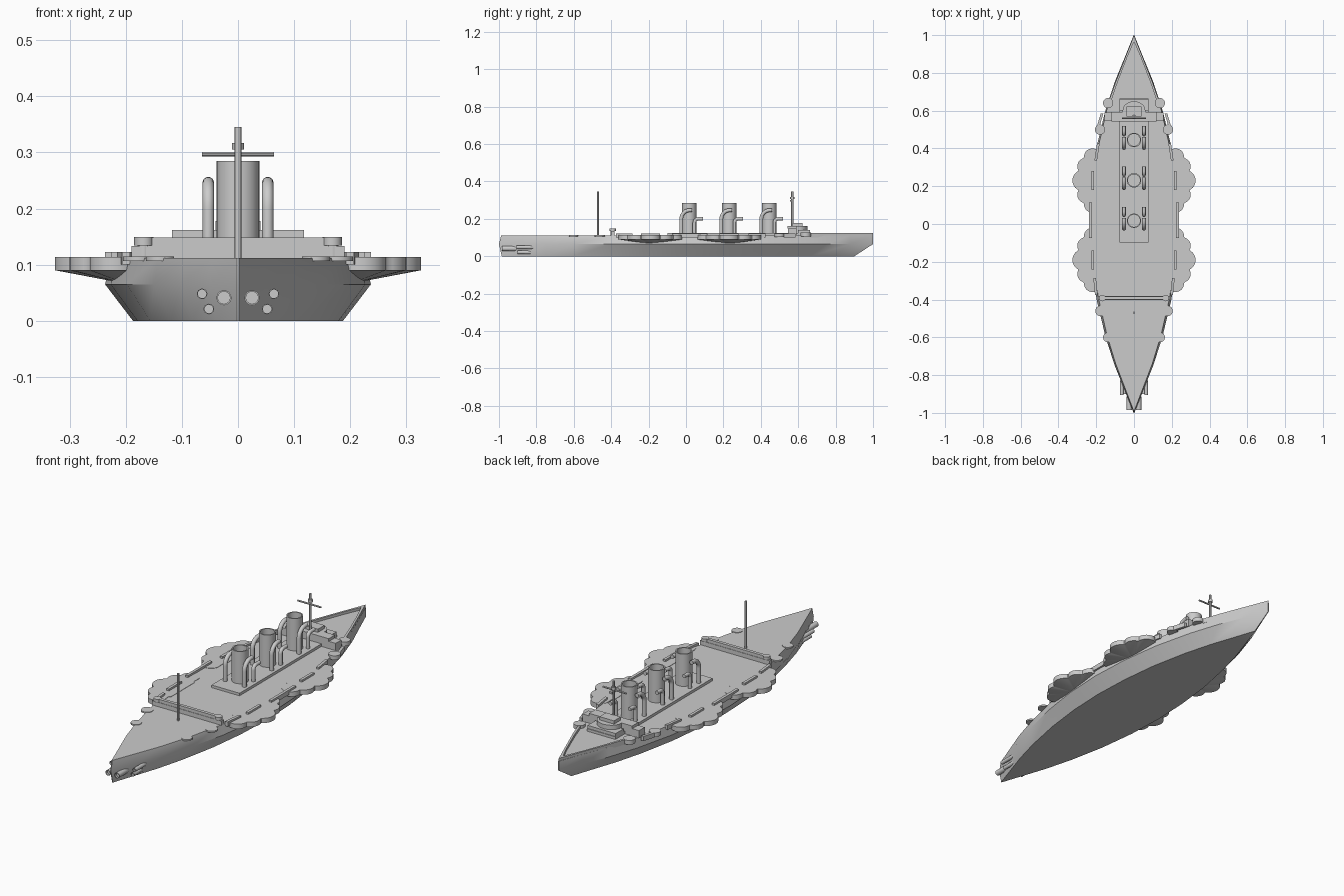
import bpy, bmesh, math
from mathutils import Vector, Matrix

if "Cube" in bpy.data.objects:
    bpy.data.objects.remove(bpy.data.objects["Cube"])


def loft(name, rings, angle=30):
    """Skin a stack of closed rings and cap both ends."""
    bm = bmesh.new()
    vs = [[bm.verts.new(p) for p in r] for r in rings]
    n = len(rings[0])
    for a, b in zip(vs, vs[1:]):
        for i in range(n):
            j = (i + 1) % n
            bm.faces.new((a[i], a[j], b[j], b[i]))
    bm.faces.new(vs[0][::-1])
    bm.faces.new(vs[-1])
    bmesh.ops.recalc_face_normals(bm, faces=bm.faces)
    me = bpy.data.meshes.new(name)
    bm.to_mesh(me)
    bm.free()
    ob = bpy.data.objects.new(name, me)
    bpy.context.collection.objects.link(ob)
    smooth(ob, angle)
    return ob


def smooth(ob, angle=30):
    bpy.ops.object.select_all(action='DESELECT')
    ob.select_set(True)
    bpy.context.view_layer.objects.active = ob
    bpy.ops.object.shade_smooth_by_angle(angle=math.radians(angle))


def prism(name, outline, z0, z1):
    return loft(name, [[(x, y, z) for x, y in outline] for z in (z0, z1)])


def box(name, x0, x1, y0, y1, z0, z1):
    return prism(name, [(x0, y0), (x1, y0), (x1, y1), (x0, y1)], z0, z1)


def lathe(name, profile, loc, axis='Z', n=24):
    """Revolve (radius, height) pairs around an axis through loc."""
    rot = {'Z': Matrix(), 'Y': Matrix.Rotation(-math.pi / 2, 4, 'X'),
           'X': Matrix.Rotation(math.pi / 2, 4, 'Y')}[axis]
    ring = lambda r, h: [Vector(loc) + rot @ Vector((r * math.cos(2 * math.pi * i / n),
                         r * math.sin(2 * math.pi * i / n), h)) for i in range(n)]
    return loft(name, [ring(r, h) for r, h in profile])


def pipe(name, x, y, z0, top, reach, bend, r):
    """Vertical vent that bends toward the bow."""
    cu = bpy.data.curves.new(name, 'CURVE')
    cu.dimensions = '3D'
    cu.bevel_depth, cu.bevel_resolution, cu.use_fill_caps = r, 3, True
    pts = [(x, y, z0)]
    for i in range(9):
        a = math.pi / 2 * i / 8
        pts.append((x, y + bend * (1 - math.cos(a)), top - bend + bend * math.sin(a)))
    pts.append((x, y + reach, top))
    sp = cu.splines.new('POLY')
    sp.points.add(len(pts) - 1)
    for p, c in zip(sp.points, pts):
        p.co = (*c, 1)
    ob = bpy.data.objects.new(name, cu)
    bpy.context.collection.objects.link(ob)
    bpy.ops.object.select_all(action='DESELECT')
    ob.select_set(True)
    bpy.context.view_layer.objects.active = ob
    bpy.ops.object.convert(target='MESH')
    smooth(bpy.context.object, 40)


DECK = 0.112
# Half-breadths of the hull from stern to bow: (y, half width)
HALF = [(-1, 0.002), (-.88, .05), (-.75, .102), (-.6, .15), (-.4, .198), (-.2, .227), (0, .237),
        (.2, .227), (.4, .2), (.6, .152), (.75, .103), (.88, .05), (1, 0.002)]


def plan(sx, y0, y1):
    s = [(w * sx, y0 + (y + 1) / 2 * (y1 - y0)) for y, w in HALF]
    return s + [(-x, y) for x, y in reversed(s)]


# Hull: flat bottom, chine, inward-leaning upper side
loft('hull', [[(x, y, z) for x, y in plan(sx, y0, y1)] for sx, y0, y1, z in
              ((.79, -.985, .9, 0), (1, -1, 1, .065), (.95, -.988, 1, DECK))], 35)

# Bow bulwark
outer = [(.13, .66), (.098, .75), (.047, .88), (0, .999)]
inner = [(.118, .66), (.087, .75), (.037, .88), (0, .965)]
mir = lambda l: [(-x, y) for x, y in reversed(l[:-1])]
prism('bow_bulwark', outer + mir(outer) + (inner + mir(inner))[::-1], .1, .125)

# Scalloped gun sponsons with tapering undersides
LOBES = [(.07, 0, .056), (.055, .075, .045), (.055, -.075, .045),
         (.02, .125, .045), (.02, -.125, .045)]


def reach(a):
    u, best = Vector((math.cos(a), math.sin(a))), .1
    for x, y, r in LOBES:
        d = Vector((x, y))
        t = u.dot(d)
        k = r * r - (d.length_squared - t * t)
        if k > 0:
            best = max(best, t + math.sqrt(k))
    return u * best


scallop = [reach(math.radians(-108 + 216 * i / 80)) for i in range(81)]
for s, side in ((1, 'right'), (-1, 'left')):
    for yc, pos in ((.23, 'fore'), (-.19, 'aft')):
        loft(f'sponson_{pos}_{side}',
             [[(s * (.2 + p.x * k), yc + p.y * k, z) for p in scallop]
              for k, z in ((.12, .069), (1, .09), (1, .1135))])

    # Small round platforms along the deck edge
    for x, y, r, z0, z1 in ((.137, .64, .027, .105, .126), (.18, .5, .027, .102, .122),
                            (.177, -.46, .028, .107, .1145), (.139, -.6, .025, .107, .1145)):
        lathe(f'round_platform_{side}', [(r, z0), (r, z1)], (s * x, y, 0))

    # Deck edge screens
    for x, y, length, slant in ((.23, .02, .19, 0), (.218, .23, .1, 0), (.218, -.19, .1, 0),
                                (.196, .38, .09, .15), (.204, -.33, .09, -.1),
                                (.178, .555, .06, .3)):
        h = length / 2
        w = .007
        prism(f'edge_screen_{side}',
              [(s * (x - slant * dy + dx), y + dy) for dx, dy in
               ((-w, -h), (w, -h), (w, h), (-w, h))], .1, .123)

    # Breakwater end posts with wider caps
    lathe(f'breakwater_post_{side}', [(.011, .11), (.011, .134), (.017, .134), (.017, .149)],
          (s * .168, -.392, 0))

    # Stern tubes with recessed mouths
    for x, z, r, y in ((.025, .041, .0135, -.985), (.064, .048, .0095, -.905),
                       (.052, .021, .0095, -.9)):
        lathe(f'stern_tube_{side}', [(r * .8, .01), (r * .8, 0), (r, 0), (r, .07), (r * .7, .1)],
              (s * x, y, z), 'Y', 16)

# Breakwater across the aft deck
box('breakwater', -.19, .19, -.402, -.382, .11, .133)
box('breakwater_top', -.168, .168, -.4, -.384, .133, .1485)

# Funnel platform, funnels and vents
box('funnel_platform', -.077, .077, -.098, .665, .11, .125)
for c in (.017, .231, .445):
    lathe('funnel', [(.038, .12), (.038, .285), (.032, .285), (.032, .2)], (0, c, 0), n=32)
    for x in (-.053, .053):
        pipe('tall_vent', x, c - .042, .12, .246, .058, .045, .0105)
        pipe('short_vent', x, c + .028, .12, .2, .046, .02, .0095)

# Bridge with round conning tower and wings
box('bridge_base', -.077, .077, .6, .662, .12, .14)
box('bridge_wings', -.155, .155, .545, .59, .11, .148)
box('bridge_roof', -.118, .118, .543, .592, .148, .162)
front = [(.06 * math.cos(math.pi * i / 16), .6 + .05 * math.sin(math.pi * i / 16)) for i in range(17)]
prism('conning_tower', [(.06, .58)] + front + [(-.06, .58)], .12, .162)
box('wheelhouse', -.04, .04, .57, .622, .16, .178)

# Masts, yard and lookout
lathe('aft_mast', [(.0058, .11), (.0058, .345)], (0, -.47, 0), n=12)
lathe('fore_mast', [(.0058, .15), (.0058, .345)], (0, .568, 0), n=12)
lathe('lookout', [(.011, .305), (.011, .317)], (0, .568, 0), n=16)
lathe('yard', [(.0042, -.064), (.0042, .064)], (0, .56, .297), 'X', 10)
